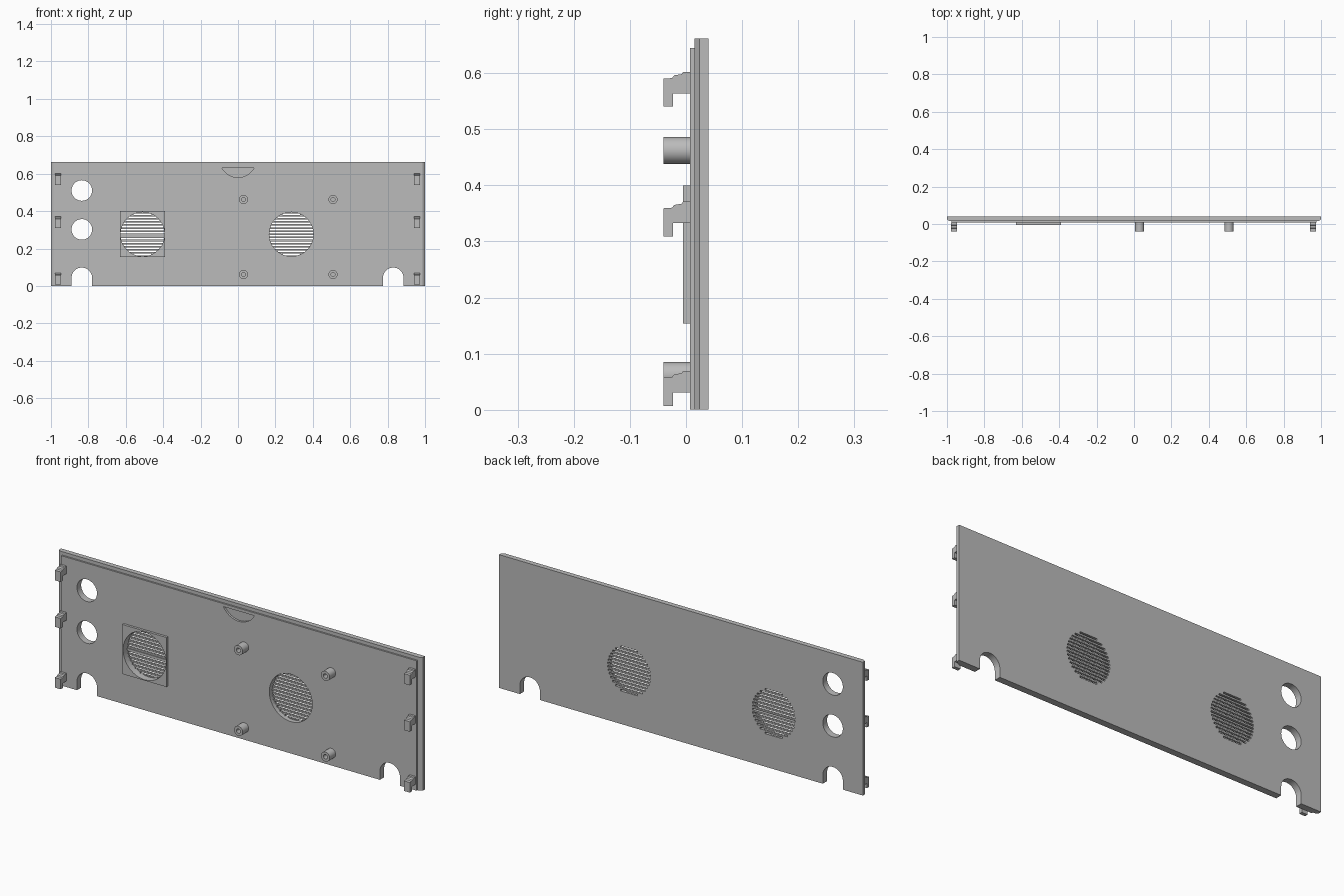
import bpy, bmesh, math

if "Cube" in bpy.data.objects:
    bpy.data.objects.remove(bpy.data.objects["Cube"])

grey = bpy.data.materials.new("panel grey")
grey.diffuse_color = (0.5, 0.5, 0.5, 1)
grey.use_nodes = True
grey.node_tree.nodes["Principled BSDF"].inputs["Base Color"].default_value = grey.diffuse_color


def loft(bm, rings):
    """Closed solid through a list of equal-length point rings."""
    rows = [[bm.verts.new(p) for p in r] for r in rings]
    for a, b in zip(rows, rows[1:]):
        for i in range(len(a)):
            j = (i + 1) % len(a)
            bm.faces.new((a[i], a[j], b[j], b[i]))
    bm.faces.new(rows[0])
    bm.faces.new(rows[-1][::-1])


def prism(bm, outline, y0, y1):
    """Extrude an x-z outline along y."""
    loft(bm, [[(x, y, z) for x, z in outline] for y in (y0, y1)])


def rect(x0, x1, z0, z1):
    return [(x0, z0), (x1, z0), (x1, z1), (x0, z1)]


def arc(cx, cz, r, a0=0, a1=360, n=48):
    full = a1 - a0 == 360
    k = n if full else n + 1
    return [(cx + r * math.cos(math.radians(a0 + (a1 - a0) * i / n)),
             cz + r * math.sin(math.radians(a0 + (a1 - a0) * i / n))) for i in range(k)]


def make(name, bm):
    bmesh.ops.recalc_face_normals(bm, faces=bm.faces)
    me = bpy.data.meshes.new(name)
    bm.to_mesh(me)
    bm.free()
    me.materials.append(grey)
    ob = bpy.data.objects.new(name, me)
    bpy.context.collection.objects.link(ob)
    return ob


def cut(ob, cutter_bm):
    """Subtract the cutter solids and bake the result."""
    cutter = make("cutter", cutter_bm)
    mod = ob.modifiers.new("cut", 'BOOLEAN')
    mod.operation, mod.solver, mod.object = 'DIFFERENCE', 'EXACT', cutter
    bpy.context.view_layer.update()
    dg = bpy.context.evaluated_depsgraph_get()
    me = bpy.data.meshes.new_from_object(ob.evaluated_get(dg))
    ob.modifiers.clear()
    ob.data = me
    bpy.data.objects.remove(cutter)


def smooth(ob):
    bpy.ops.object.select_all(action='DESELECT')
    bpy.context.view_layer.objects.active = ob
    ob.select_set(True)
    bpy.ops.object.shade_smooth_by_angle(angle=math.radians(30))


GRILLES = [-0.51, 0.285]
GZ, GR = 0.276, 0.118
FACE = 0.007

# Main plate with stepped rim
bm = bmesh.new()
rim = [(0.04, 1, 0.662), (0.024, 1, 0.662), (0.015, 0.987, 0.662),
       (0.015, 0.977, 0.645), (FACE, 0.977, 0.645)]
loft(bm, [[(x, y, z) for x, z in rect(-h, h, 0, top)] for y, h, top in rim])
panel = make("panel", bm)

# Cable holes, bottom arches, grille recesses and finger recess
bm = bmesh.new()
for z in (0.51, 0.302):
    prism(bm, arc(-0.835, z, 0.055), -0.1, 0.1)
for x in (-0.835, 0.83):
    prism(bm, [(x - 0.055, -0.1), (x + 0.055, -0.1)] + arc(x, 0.043, 0.055, 0, 180, 24), -0.1, 0.1)
for x in GRILLES:
    prism(bm, arc(x, GZ, GR), -0.1, 0.03)
half = math.degrees(math.asin(0.085 / 0.097))
prism(bm, arc(0, 0.677, 0.097, 270 - half, 270 + half, 24), -0.1, 0.017)
cut(panel, bm)

# Ventilation slots
bm = bmesh.new()
N, PITCH, GAP = 14, 0.0166, 0.0085
for x in GRILLES:
    for i in range(N):
        d = (i - (N - 1) / 2) * PITCH
        w = math.sqrt(GR ** 2 - d ** 2)
        prism(bm, rect(x - w, x + w, GZ + d - GAP / 2, GZ + d + GAP / 2), 0.025, 0.1)
cut(panel, bm)
smooth(panel)

# Raised square pad around the left grille
bm = bmesh.new()
prism(bm, rect(-0.632, -0.39, 0.154, 0.4), -0.005, FACE)
pad = make("grille_pad", bm)
bm = bmesh.new()
prism(bm, arc(GRILLES[0], GZ, GR), -0.1, 0.1)
cut(pad, bm)
smooth(pad)

# Hollow screw bosses
for x in (0.03, 0.508):
    for z in (0.462, 0.061):
        bm = bmesh.new()
        path = [(0.024, FACE), (0.024, -0.04), (0.011, -0.04), (0.011, FACE - 0.001)]
        loft(bm, [[(px, y, pz) for px, pz in arc(x, z, r, n=32)] for r, y in path])
        smooth(make("screw_boss", bm))

# Hooked edge clips
hook = [(FACE, 0.062), (-0.005, 0.062), (-0.008, 0.058), (-0.021, 0.056), (-0.025, 0.051),
        (-0.04, 0.05), (-0.04, 0), (-0.023, 0), (-0.023, 0.024), (FACE, 0.024)]
for x0, x1 in ((-0.979, -0.947), (0.94, 0.972)):
    for z in (0.54, 0.309, 0.007):
        bm = bmesh.new()
        loft(bm, [[(x, y, z + h) for y, h in hook] for x in (x0, x1)])
        make("edge_clip", bm)
